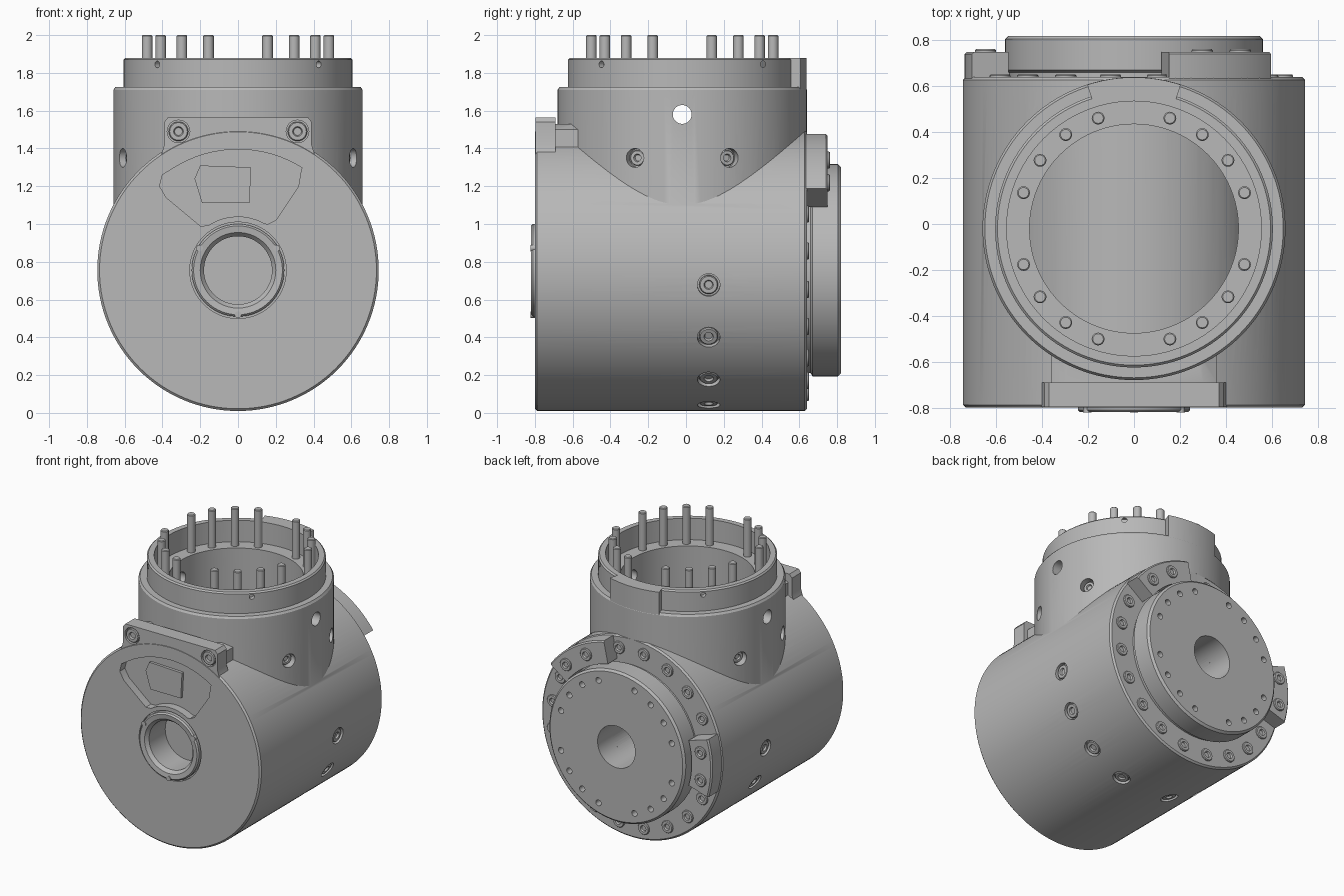
import bpy, bmesh
from math import radians, sin, cos, tau
from mathutils import Matrix, Vector

if "Cube" in bpy.data.objects:
    bpy.data.objects.remove(bpy.data.objects["Cube"])

grey = bpy.data.materials.new("machined_grey")
grey.use_nodes = True
grey.diffuse_color = (0.48, 0.48, 0.48, 1)
grey.node_tree.nodes["Principled BSDF"].inputs["Base Color"].default_value = (0.48, 0.48, 0.48, 1)

CZ = 0.755     # height of the barrel axis
UY = -0.02     # y of the upright socket axis
BARREL = Matrix.Translation((0, 0, CZ)) @ Matrix.Rotation(radians(-90), 4, "X")
UPRIGHT = Matrix.Translation((0, UY, 0))


def finish(name, bm, matrix=Matrix()):
    bmesh.ops.remove_doubles(bm, verts=bm.verts, dist=1e-5)
    bmesh.ops.transform(bm, matrix=matrix, verts=bm.verts)
    bmesh.ops.recalc_face_normals(bm, faces=bm.faces)
    mesh = bpy.data.meshes.new(name)
    bm.to_mesh(mesh)
    bm.free()
    mesh.materials.append(grey)
    ob = bpy.data.objects.new(name, mesh)
    bpy.context.collection.objects.link(ob)
    return ob


def lathe(name, profile, matrix, segs=96, start=0, end=360):
    """Turn a closed (radius, height) loop, fully or through an arc."""
    bm = bmesh.new()
    full = end - start == 360
    rings = []
    for i in range(segs if full else segs + 1):
        a = radians(start + (end - start) * i / segs)
        rings.append([bm.verts.new((r * cos(a), r * sin(a), h)) for r, h in profile])
    n = len(profile)
    for i in range(segs):
        a, b = rings[i], rings[(i + 1) % len(rings)]
        for j in range(n):
            k = (j + 1) % n
            if profile[j][0] == 0 and profile[k][0] == 0:
                continue
            quad = [a[j], a[k], b[k], b[j]]
            if profile[j][0] == 0:
                quad.pop(3)
            elif profile[k][0] == 0:
                quad.pop(2)
            bm.faces.new(quad)
    if not full:
        bm.faces.new(rings[0])
        bm.faces.new(rings[-1])
    return finish(name, bm, matrix)


def rod(name, r, h0, h1, matrix, segs=96, bevel=0.0):
    loop = [(0, h0), (r - bevel, h0), (r, h0 + bevel), (r, h1 - bevel), (r - bevel, h1), (0, h1)]
    if not bevel:
        loop = [(0, h0), (r, h0), (r, h1), (0, h1)]
    return lathe(name, loop, matrix, segs)


def prism(name, points, y0, y1):
    """Extrude an (x, z) outline along y."""
    bm = bmesh.new()
    face = bm.faces.new([bm.verts.new((x, y0, z)) for x, z in points])
    ext = bmesh.ops.extrude_face_region(bm, geom=[face])["geom"]
    bmesh.ops.translate(bm, vec=(0, y1 - y0, 0),
                        verts=[v for v in ext if isinstance(v, bmesh.types.BMVert)])
    return finish(name, bm)


def combine(target, other, operation):
    mod = target.modifiers.new("bool", "BOOLEAN")
    mod.operation, mod.solver, mod.object = operation, "EXACT", other
    bpy.context.view_layer.objects.active = target
    bpy.ops.object.modifier_apply(modifier=mod.name)
    bpy.data.objects.remove(other)


def join(name, obs):
    bpy.ops.object.select_all(action="DESELECT")
    for ob in obs:
        ob.select_set(True)
    bpy.context.view_layer.objects.active = obs[0]
    bpy.ops.object.join()
    obs[0].name = name
    return obs[0]


def facing(point, normal):
    return Matrix.Translation(point) @ Vector(normal).to_track_quat("Z", "Y").to_matrix().to_4x4()


def screw(place, r, sink=0.0):
    """Round head with a hexagonal dimple."""
    t = sink
    return lathe("screw", [(0, -t - 0.03), (r, -t - 0.03), (r, 0.006 - t), (r * 0.9, 0.012 - t),
                           (r * 0.5, 0.012 - t), (r * 0.4, -t), (0, -t)], place, 18)


def polar(r, deg, y):
    return (r * cos(radians(deg)), y, CZ + r * sin(radians(deg)))


# Housing: horizontal barrel, upright socket and front lid lug
housing = rod("housing", 0.745, -0.8, 0.64, BARREL, 128, 0.012)
socket = lathe("socket", [(0, 0.8), (0.66, 0.8), (0.66, 1.71), (0.65, 1.725), (0.605, 1.725),
                          (0.605, 1.87), (0.595, 1.88), (0, 1.88)], UPRIGHT, 128)
combine(housing, socket, "UNION")
lug = [(-0.42, 1.32), (-0.39, 1.42), (-0.39, 1.54), (-0.37, 1.565)]
combine(housing, prism("lug", lug + [(-x, z) for x, z in reversed(lug)], -0.798, -0.69), "UNION")
step = [(-0.36, 1.2), (-0.36, 1.5), (-0.3, 1.53)]
combine(housing, prism("lug_step", step + [(-x, z) for x, z in reversed(step)], -0.72, -0.52), "UNION")

# Rear locating key on the socket rim
key = lathe("key", [(0.575, 1.6), (0.659, 1.6), (0.659, 1.88), (0.575, 1.88)], UPRIGHT, 16, 72, 108)
combine(housing, key, "UNION")

# Open socket interior with the inner core below
bore = lathe("bore", [(0, 0.9), (0.455, 0.9), (0.455, 1.72), (0.555, 1.72), (0.555, 2), (0, 2)], UPRIGHT)
combine(housing, bore, "DIFFERENCE")
combine(housing, rod("core", 0.55, -0.55, 0.55, BARREL), "UNION")

# Shaft passage and the front collar seat
combine(housing, rod("passage", 0.155, -1, 1, BARREL, 64), "DIFFERENCE")
seat = lathe("seat", [(0, -0.9), (0.255, -0.9), (0.255, -0.78), (0.18, -0.78), (0.18, -0.6), (0, -0.6)], BARREL)
combine(housing, seat, "DIFFERENCE")

# Fan-shaped front window with an inner plate
window = [(-0.2, 0.99), (-0.38, 1.14), (-0.415, 1.2), (-0.4, 1.26)]
window += [polar(0.64, a, 0)[::2] for a in range(122, 57, -4)]
window += [(0.335, 1.29), (0.32, 1.2), (0.2, 1.02), (0.16, 1.0)]
window += [polar(0.285, a, 0)[::2] for a in range(60, 125, 8)]
combine(housing, prism("window", window, -0.9, -0.74), "DIFFERENCE")
prism("window_plate", [(-0.23, 1.24), (-0.19, 1.11), (0.06, 1.11), (0.07, 1.3), (-0.2, 1.31)], -0.76, -0.73)

# Screw places
barrel_places, lug_places, saddle_places = [], [], []
for side in (1, -1):
    for k in range(4):
        a = radians(-6 - 22.5 * k)
        n = Vector((side * cos(a), 0, sin(a)))
        barrel_places.append(facing(n * 0.745 + Vector((0, 0.12, CZ)), n))
    lug_places.append(facing((side * 0.315, -0.8, 1.49), (0, -1, 0)))
    for a in (-22.3, 22.3):
        n = Vector((side * cos(radians(a)), sin(radians(a)), 0))
        saddle_places.append(facing(n * 0.66 + Vector((0, UY, 1.35)), n))

# Sockets, rim holes and side openings
cuts = [rod("cut", 0.06, -0.03, 0.1, p, 24) for p in barrel_places + lug_places]
cuts += [rod("cut", 0.05, -0.05, 0.1, p, 24) for p in saddle_places]
for side in (1, -1):
    cuts.append(rod("cut", 0.05, -0.3, 0.1, facing((side * 0.66, UY, 1.58), (side, 0, 0)), 24))
for a in (45, 135, 225, 315):
    n = Vector((cos(radians(a)), sin(radians(a)), 0))
    cuts.append(rod("cut", 0.018, -0.03, 0.05, facing(n * 0.6 + Vector((0, UY, 1.845)), n), 16))
combine(housing, join("cutters", cuts), "DIFFERENCE")

join("barrel_screws", [screw(p, 0.05, 0.02) for p in barrel_places])
join("lug_screws", [screw(p, 0.052, 0.015) for p in lug_places])
join("saddle_screws", [screw(p, 0.042, 0.045) for p in saddle_places])

# Front collar with three pins
lathe("front_collar", [(0.18, -0.7), (0.18, -0.79), (0.2, -0.815), (0.235, -0.82), (0.245, -0.81),
                       (0.245, -0.7)], BARREL)
join("collar_pins", [rod("pin", 0.018, -0.02, 0.004, facing(polar(0.235, a, -0.818), (0, -1, 0)), 14)
                     for a in (30, 150, 270)])

# Rear output flange with a ring of small holes
flange = lathe("output_flange", [(0.155, 0.6), (0.545, 0.6), (0.545, 0.66), (0.562, 0.67), (0.562, 0.805),
                                 (0.547, 0.82), (0.155, 0.82)], BARREL, 128)
holes = [rod("hole", 0.022, -0.05, 0.05, facing(polar(0.48, 18 * k, 0.82), (0, 1, 0)), 14)
         for k in range(20) if k % 5]
combine(flange, join("holes", holes), "DIFFERENCE")

# Raised arc pads beside the flange; lathe angles run clockwise on the barrel
for name, a0, a1 in (("upper_pad", 36, 78), ("side_pad", 163, 197)):
    lathe(name, [(0.572, 0.62), (0.738, 0.62), (0.738, 0.74), (0.728, 0.75), (0.572, 0.75)],
          BARREL, 24, -a1, -a0)

# Ring of rear screws, sitting on the pads where there is one
rear = []
for k in range(20):
    a = 9 + 18 * k
    on_pad = 36 < a < 78 or 163 < a < 197
    rear.append(screw(facing(polar(0.655, a, 0.75 if on_pad else 0.64), (0, 1, 0)), 0.046))
join("rear_screws", rear)

# Upright bolts inside the socket rim
bolts = []
for k in range(20):
    if k % 5:
        a = tau * k / 20
        place = Matrix.Translation((0.506 * cos(a), UY + 0.506 * sin(a), 0))
        bolts.append(rod("bolt", 0.028, 1.7, 2.0, place, 16, 0.005))
join("socket_bolts", bolts)

# Smooth curved surfaces, keep edges crisp
bpy.ops.object.select_all(action="DESELECT")
for ob in bpy.context.collection.objects:
    if ob.type == "MESH" and grey.name in ob.data.materials:
        ob.select_set(True)
        bpy.context.view_layer.objects.active = ob
bpy.ops.object.shade_smooth_by_angle(angle=radians(30))
